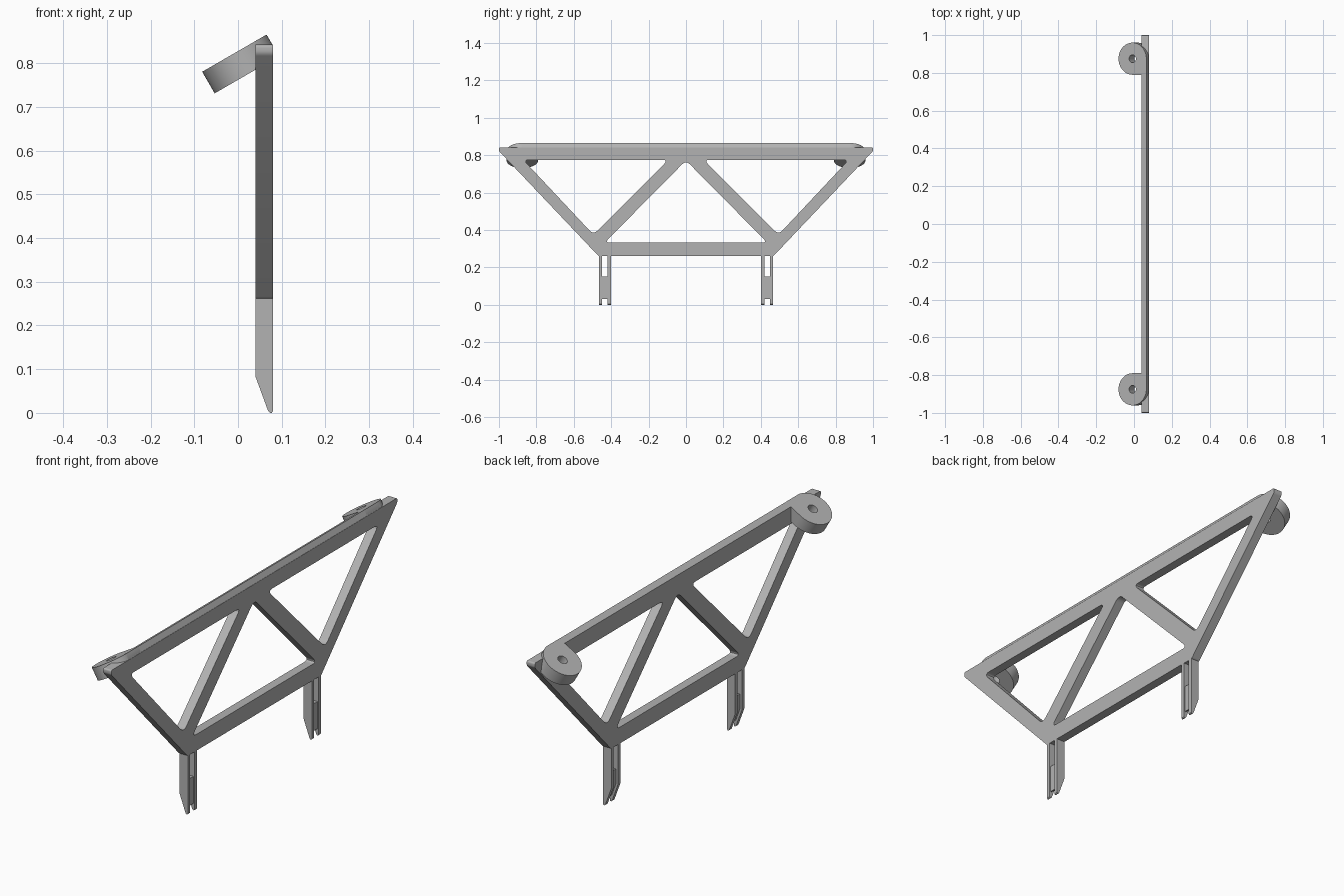
import bpy, bmesh, math
from mathutils import Matrix, Vector

cube = bpy.data.objects.get("Cube")
if cube:
    bpy.data.objects.remove(cube)

GREY = (0.45, 0.45, 0.45, 1)
mat = bpy.data.materials.new("plain grey")
mat.use_nodes = True
mat.diffuse_color = GREY
mat.node_tree.nodes["Principled BSDF"].inputs["Base Color"].default_value = GREY


def rounded(points, cut, steps=6):
    """Outline with every corner replaced by a small curve."""
    pts = [Vector(p) for p in points]
    out = []
    for i, p in enumerate(pts):
        a = p + (pts[i - 1] - p).normalized() * cut
        b = p + (pts[(i + 1) % len(pts)] - p).normalized() * cut
        for k in range(steps + 1):
            t = k / steps
            out.append(a * (1 - t) ** 2 + p * 2 * t * (1 - t) + b * t * t)
    return out


def arc(radius, start, end, steps):
    angles = [math.radians(start + (end - start) * k / steps) for k in range(steps + 1)]
    return [(radius * math.cos(a), radius * math.sin(a)) for a in angles]


def plate(name, loops, depth, origin, x_axis, y_axis, clip_x=None):
    """Extruded flat outline; loops after the first are holes."""
    curve = bpy.data.curves.new(name, "CURVE")
    curve.dimensions = "2D"
    curve.fill_mode = "BOTH"
    curve.extrude = depth / 2
    for loop in loops:
        spline = curve.splines.new("POLY")
        spline.points.add(len(loop) - 1)
        for point, co in zip(spline.points, loop):
            point.co = (co[0], co[1], 0, 1)
        spline.use_cyclic_u = True
    temp = bpy.data.objects.new(name + "_outline", curve)
    bpy.context.collection.objects.link(temp)
    mesh = bpy.data.meshes.new_from_object(temp.evaluated_get(bpy.context.evaluated_depsgraph_get()))
    bpy.data.objects.remove(temp)

    x, y = Vector(x_axis), Vector(y_axis)
    frame = Matrix((x, y, x.cross(y))).transposed().to_4x4()
    mesh.transform(Matrix.Translation(origin) @ frame)
    bm = bmesh.new()
    bm.from_mesh(mesh)
    bmesh.ops.remove_doubles(bm, verts=bm.verts, dist=0.0001)
    if clip_x is not None:
        bmesh.ops.bisect_plane(bm, geom=bm.verts[:] + bm.edges[:] + bm.faces[:],
                               plane_co=(clip_x, 0, 0), plane_no=(1, 0, 0), clear_outer=True)
        bmesh.ops.holes_fill(bm, edges=[e for e in bm.edges if e.is_boundary])
    bmesh.ops.recalc_face_normals(bm, faces=bm.faces)
    bm.to_mesh(mesh)
    bm.free()
    mesh.name = name
    mesh.materials.clear()
    mesh.materials.append(mat)
    obj = bpy.data.objects.new(name, mesh)
    bpy.context.collection.objects.link(obj)
    bpy.ops.object.select_all(action="DESELECT")
    obj.select_set(True)
    bpy.context.view_layer.objects.active = obj
    bpy.ops.object.shade_smooth_by_angle(angle=math.radians(30))
    return obj


X, Y, Z = (1, 0, 0), (0, 1, 0), (0, 0, 1)

# Truss panel with three rounded triangular openings
outer = rounded([(-1, 0.842), (-1, 0.822), (-0.467, 0.26), (0.467, 0.26), (1, 0.822), (1, 0.842)], 0.008)
side_hole = [(-0.87, 0.775), (-0.495, 0.375), (-0.095, 0.775)]
holes = [rounded([(s * y, z) for y, z in side_hole], 0.032) for s in (1, -1)]
holes.append(rounded([(0, 0.772), (-0.435, 0.332), (0.435, 0.332)], 0.03))
plate("truss_panel", [outer] + holes, 0.04, (0.06, 0, 0), Y, Z)

# Slanted ridge along the top chord
ridge = [(0.04, 0.79), (0.08, 0.79), (0.08, 0.84), (0.065, 0.865), (0.04, 0.8506)]
plate("top_ridge", [ridge], 1.75, (0, 0, 0), X, Z)

# Tilted mounting lugs, round on the outside and square towards the middle
R = 0.085
tilt = math.radians(30)
slope = (math.cos(tilt), 0, math.sin(tilt))
for side, s in (("left_end", 1), ("right_end", -1)):
    outline = [(u, s * v) for u, v in arc(R, 0, 270, 48) + [(R, -R)]]
    bore = arc(0.021, 0, 345, 23)
    plate(side + "_lug", [outline, bore], 0.057, (0.006, s * 0.875, 0.798), slope, Y, clip_x=0.08)

# Forked legs with a small latch bar between the prongs
prong = [(0.04, 0.27), (0.04, 0.083), (0.069, 0.004), (0.073, 0), (0.077, 0), (0.08, 0.004), (0.08, 0.27)]
latch = [(0.05, 0.15), (0.05, 0.085), (0.07, 0.03), (0.075, 0.03), (0.075, 0.15)]
for side, s in (("back", 1), ("front", -1)):
    plate(side + "_outer_prong", [prong], 0.017, (0, s * 0.457, 0), X, Z)
    plate(side + "_inner_prong", [prong], 0.017, (0, s * 0.41, 0), X, Z)
    plate(side + "_latch_bar", [latch], 0.034, (0, s * 0.434, 0), X, Z)
